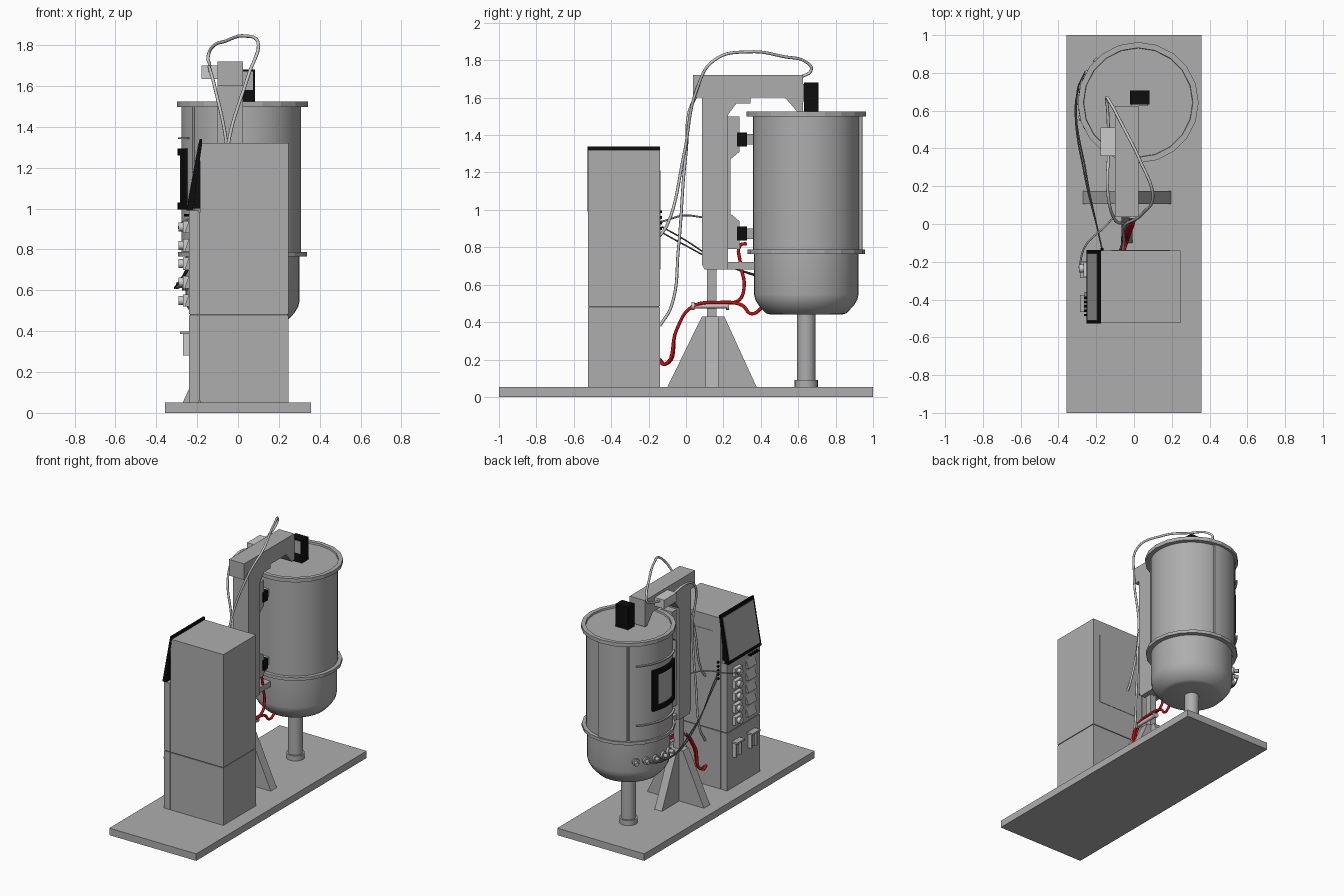
import bpy, bmesh
from math import sin, cos, radians, pi
from mathutils import Matrix, Vector

if "Cube" in bpy.data.objects:
    bpy.data.objects.remove(bpy.data.objects["Cube"])


def material(name, c):
    m = bpy.data.materials.new(name)
    m.diffuse_color = (*c, 1)
    m.use_nodes = True
    m.node_tree.nodes["Principled BSDF"].inputs["Base Color"].default_value = m.diffuse_color
    return m


GREY = material("steel_grey", (0.42, 0.42, 0.42))
BLACK = material("black", (0.004, 0.004, 0.004))
RED = material("red", (0.6, 0.005, 0.005))
LIGHT = material("light_grey", (0.6, 0.6, 0.6))
DARK = material("dark_grey", (0.12, 0.12, 0.12))


def finish(name, bm, mat=GREY, smooth=False):
    bmesh.ops.recalc_face_normals(bm, faces=bm.faces)
    me = bpy.data.meshes.new(name)
    bm.to_mesh(me)
    bm.free()
    ob = bpy.data.objects.new(name, me)
    bpy.context.collection.objects.link(ob)
    me.materials.append(mat)
    if smooth:
        bpy.ops.object.select_all(action='DESELECT')
        ob.select_set(True)
        bpy.context.view_layer.objects.active = ob
        bpy.ops.object.shade_smooth_by_angle(angle=radians(32))
    return ob


def prism(name, pts, axis, lo, hi, mat=GREY):
    """Extrude a 2D profile: axis 'x' takes (y, z) points, axis 'y' takes (x, z)."""
    bm = bmesh.new()
    put = (lambda p, t: (t, p[0], p[1])) if axis == 'x' else (lambda p, t: (p[0], t, p[1]))
    f = bm.faces.new([bm.verts.new(put(p, lo)) for p in pts])
    ext = bmesh.ops.extrude_face_region(bm, geom=[f])
    move = Vector(put((0, 0), hi - lo))
    bmesh.ops.translate(bm, vec=move, verts=[v for v in ext['geom'] if isinstance(v, bmesh.types.BMVert)])
    return finish(name, bm, mat)


def box(name, x0, x1, y0, y1, z0, z1, mat=GREY):
    return prism(name, [(y0, z0), (y1, z0), (y1, z1), (y0, z1)], 'x', x0, x1, mat)


def rod(name, a, b, r, mat=GREY, n=16):
    a, b = Vector(a), Vector(b)
    bm = bmesh.new()
    rot = (b - a).to_track_quat('Z', 'Y').to_matrix().to_4x4()
    bmesh.ops.create_cone(bm, cap_ends=True, segments=n, radius1=r, radius2=r, depth=(b - a).length,
                          matrix=Matrix.Translation((a + b) / 2) @ rot)
    return finish(name, bm, mat, True)


CX, CY = 0.022, 0.643  # tank axis


def lathe(name, prof, n, smooth=True, mat=GREY):
    bm = bmesh.new()
    rings = [[bm.verts.new((CX + r * cos(2 * pi * i / n), CY + r * sin(2 * pi * i / n), z)) for i in range(n)]
             for r, z in prof]
    for a, b in zip(rings, rings[1:]):
        for i in range(n):
            bm.faces.new((a[i], a[(i + 1) % n], b[(i + 1) % n], b[i]))
    bm.faces.new(rings[0])
    bm.faces.new(rings[-1])
    return finish(name, bm, mat, smooth)


def shell(name, r0, r1, a0, a1, z0, z1, mat=GREY):
    """Curved plate that follows the tank wall."""
    bm = bmesh.new()
    n = max(2, int((a1 - a0) / 6))
    rows = []
    for i in range(n + 1):
        t = radians(a0 + (a1 - a0) * i / n)
        rows.append([bm.verts.new((CX + r * cos(t), CY + r * sin(t), z))
                     for r, z in ((r0, z0), (r1, z0), (r1, z1), (r0, z1))])
    for a, b in zip(rows, rows[1:]):
        for k in range(4):
            bm.faces.new((a[k], a[(k + 1) % 4], b[(k + 1) % 4], b[k]))
    bm.faces.new(rows[0])
    bm.faces.new(rows[-1])
    return finish(name, bm, mat, True)


def cable(name, pts, r, mat=GREY):
    cu = bpy.data.curves.new(name, 'CURVE')
    cu.dimensions = '3D'
    cu.bevel_depth, cu.bevel_resolution, cu.resolution_u, cu.use_fill_caps = r, 2, 8, True
    sp = cu.splines.new('BEZIER')
    sp.bezier_points.add(len(pts) - 1)
    for bp, p in zip(sp.bezier_points, pts):
        bp.co = p
        bp.handle_left_type = bp.handle_right_type = 'AUTO'
    cu.materials.append(mat)
    bpy.context.collection.objects.link(bpy.data.objects.new(name, cu))


# base plate
box("base_plate", -0.357, 0.357, -1, 1, 0, 0.052)

# control cabinet: body, front panel, dark seam
box("cabinet_lower", -0.185, 0.247, -0.525, -0.14, 0.052, 0.477)
box("cabinet_upper", -0.185, 0.247, -0.525, -0.14, 0.485, 1.32)
box("cabinet_seam", -0.235, 0.242, -0.52, -0.145, 0.47, 0.49, DARK)
box("front_panel_lower", -0.24, -0.19, -0.525, -0.14, 0.052, 0.477)
box("front_panel_upper", -0.24, -0.19, -0.525, -0.14, 0.485, 0.99)
box("panel_joint", -0.2, -0.18, -0.52, -0.145, 0.06, 0.98, DARK)
box("cabinet_rear_door", -0.12, 0.19, -0.142, -0.137, 0.68, 1.21)

# slanted touch screen
prism("screen_wedge", [(-0.22, 1.0), (-0.18, 1.0), (-0.18, 1.3)], 'y', -0.5, -0.165, BLACK)
prism("screen_frame", [(-0.252, 0.99), (-0.222, 0.99), (-0.175, 1.322), (-0.175, 1.34), (-0.188, 1.34)],
      'y', -0.527, -0.138, BLACK)
prism("screen_glass", [(-0.25, 1.015), (-0.24, 1.015), (-0.185, 1.318), (-0.195, 1.318)], 'y', -0.51, -0.155)

# pumps, flow plates and buttons on the panel
for i in range(5):
    z = 0.91 - 0.09 * i
    box("pump_body", -0.268, -0.24, -0.28, -0.2, z - 0.03, z + 0.03, LIGHT)
    rod("pump_head", (-0.265, -0.235, z), (-0.292, -0.235, z), 0.022, LIGHT)
    prism("flow_plate", [(-0.239, z + 0.035), (-0.262, z - 0.03), (-0.239, z - 0.03)], 'y', -0.46, -0.36)
    y = -0.39 - 0.023 * i
    rod("panel_button", (-0.24, y, 0.968), (-0.265, y, 0.968), 0.006, BLACK, 8)
    rod("cabinet_socket", (-0.17, -0.142, 0.87 + 0.03 * i), (-0.17, -0.127, 0.87 + 0.03 * i), 0.008, BLACK, 8)

# lower pump holders
for y in (-0.24, -0.42):
    for dy in (-0.035, 0.022):
        box("holder_post", -0.268, -0.24, y + dy, y + dy + 0.014, 0.28, 0.39, LIGHT)
    box("holder_top", -0.285, -0.24, y - 0.045, y + 0.045, 0.385, 0.398)
    box("holder_block", -0.252, -0.24, y - 0.022, y + 0.022, 0.28, 0.385)

# tank; the lid is sunk inside its raised rim
lathe("tank_body", [(0.286, 0.78), (0.286, 1.505)], 40)
lathe("tank_lid", [(0.286, 1.498), (0.32, 1.498), (0.32, 1.525), (0.29, 1.525), (0.288, 1.512)], 20, False)
lathe("tank_flange", [(0.315, 0.765), (0.315, 0.788)], 20, False)
lathe("tank_bottom", [(0.19, 0.44), (0.215, 0.447), (0.255, 0.49), (0.273, 0.52), (0.28, 0.55), (0.28, 0.77)], 40)
lathe("tank_leg", [(0.05, 0.085), (0.05, 0.45)], 20)
lathe("tank_foot", [(0.062, 0.05), (0.062, 0.09)], 20)

# curved jacket, door and window
shell("jacket_panel", 0.28, 0.302, 82, 123, 0.788, 1.5)
shell("jacket_seam", 0.28, 0.292, 123, 127, 0.788, 1.5, DARK)
shell("tank_door", 0.28, 0.3, 127, 215, 0.788, 1.5)
for z in (0.9, 1.34):
    shell("door_band", 0.295, 0.315, 135, 210, z, z + 0.008)
for a in (156, 198):
    shell("window_frame_side", 0.295, 0.318, a, a + 8, 0.995, 1.295, BLACK)
for z in (0.995, 1.26):
    shell("window_frame_rail", 0.295, 0.318, 156, 206, z, z + 0.035, BLACK)
shell("window_pane", 0.295, 0.306, 162, 200, 1.02, 1.27)

# ports on the lower tank wall
port_tips = []
for a in (135, 150, 165, 180, 195):
    d = Vector((cos(radians(a)), sin(radians(a)), 0))
    c = Vector((CX, CY, 0.625))
    rod("port_collar", c + d * 0.27, c + d * 0.295, 0.026)
    rod("port_tube", c + d * 0.29, c + d * 0.325, 0.014)
    port_tips.append(c + d * 0.325)

# stand: crossed plates and column
AX = -0.037
prism("stand_plate_long", [(-0.1, 0.052), (0.378, 0.052), (0.205, 0.43), (0.085, 0.43)], 'x', AX - 0.03, AX + 0.03)
prism("stand_plate_cross", [(AX - 0.233, 0.052), (AX + 0.233, 0.052), (AX + 0.06, 0.43), (AX - 0.06, 0.43)],
      'y', 0.105, 0.175)
box("stand_column", AX - 0.025, AX + 0.025, 0.112, 0.163, 0.42, 0.69)

# arm, mounting plate and clamps
prism("support_arm", [(0.1, 0.68), (0.085, 0.71), (0.085, 1.6), (0.037, 1.6), (0.037, 1.72), (0.625, 1.72),
                      (0.625, 1.525), (0.595, 1.525), (0.53, 1.6), (0.345, 1.6), (0.345, 1.57), (0.27, 1.57),
                      (0.225, 1.51), (0.225, 0.68)], 'x', -0.1, 0.025)
prism("mounting_plate", [(0.22, 1.5), (0.285, 1.5), (0.285, 1.31), (0.237, 1.27), (0.237, 0.98), (0.285, 0.94),
                         (0.285, 0.79), (0.22, 0.79)], 'x', -0.085, 0.012)
for z in (0.835, 1.34):
    box("tank_clamp", -0.075, 0.02, 0.272, 0.325, z, z + 0.075, BLACK)
    box("clamp_pad", -0.06, 0.005, 0.32, 0.37, z + 0.01, z + 0.065)
box("lower_bracket", -0.085, 0.012, 0.22, 0.38, 0.68, 0.72)
box("arm_junction_box", -0.178, -0.095, 0.36, 0.51, 1.635, 1.7, LIGHT)

# stirrer motor on the lid
box("stirrer_motor", -0.02, 0.082, 0.632, 0.708, 1.51, 1.68, BLACK)
box("motor_cover", -0.012, 0.074, 0.626, 0.634, 1.58, 1.672)

# cable sleeve with end collars
SX = -0.005
rod("cable_sleeve", (SX, 0.04, 0.487), (SX, 0.225, 0.487), 0.014, LIGHT)
for y in (0.03, 0.215):
    rod("sleeve_collar", (SX, y, 0.487), (SX, y + 0.015, 0.487), 0.021, LIGHT)

# red hoses
for k, end in enumerate(([(0, 0.28, 0.515), (0.0, 0.31, 0.58), (0, 0.29, 0.72), (0, 0.29, 0.81), (0, 0.325, 0.82)],
                         [(0.01, 0.3, 0.49), (0.015, 0.35, 0.445), (0.02, 0.42, 0.49)])):
    dx = 0.016 * k
    cable("red_hose", [(-0.07 + dx, -0.14, 0.2 - 0.015 * k), (-0.06 + dx, -0.11, 0.175), (-0.04 + dx, -0.05, 0.36),
                       (-0.015 + dx, 0.03, 0.48), (-0.005 + dx, 0.18, 0.505)] + end, 0.009, RED)

# light cables between cabinet and arm
cable("arm_cable", [(-0.06, -0.14, 0.86), (-0.055, -0.1, 0.92), (-0.05, -0.01, 1.3), (0.05, 0.06, 1.65),
                    (0.1, 0.15, 1.8), (0.03, 0.34, 1.845), (-0.06, 0.52, 1.82), (-0.13, 0.65, 1.785),
                    (-0.145, 0.67, 1.75), (-0.14, 0.61, 1.71), (-0.135, 0.5, 1.68)], 0.008, LIGHT)
cable("junction_cable", [(-0.06, -0.14, 0.38), (-0.06, -0.08, 0.48), (-0.055, -0.04, 0.8), (-0.055, 0.0, 1.3),
                         (-0.115, 0.05, 1.6), (-0.14, 0.18, 1.69), (-0.135, 0.37, 1.67)], 0.008, LIGHT)
cable("pump_tube", [(-0.29, -0.235, 0.91), (-0.26, -0.12, 0.94), (-0.15, -0.01, 0.97), (-0.06, 0.09, 0.96)], 0.005)

# thin sensor cables to the tank ports
for i, tip in enumerate(port_tips[1:3]):
    z = 0.88 + 0.03 * i
    cable("sensor_cable", [(-0.17, -0.13, z), (-0.19, -0.04, z - 0.05), (-0.25 - 0.01 * i, 0.25, 0.69),
                           (-0.3 - 0.01 * i, tip.y - 0.1, 0.61), tip], 0.004, DARK)
